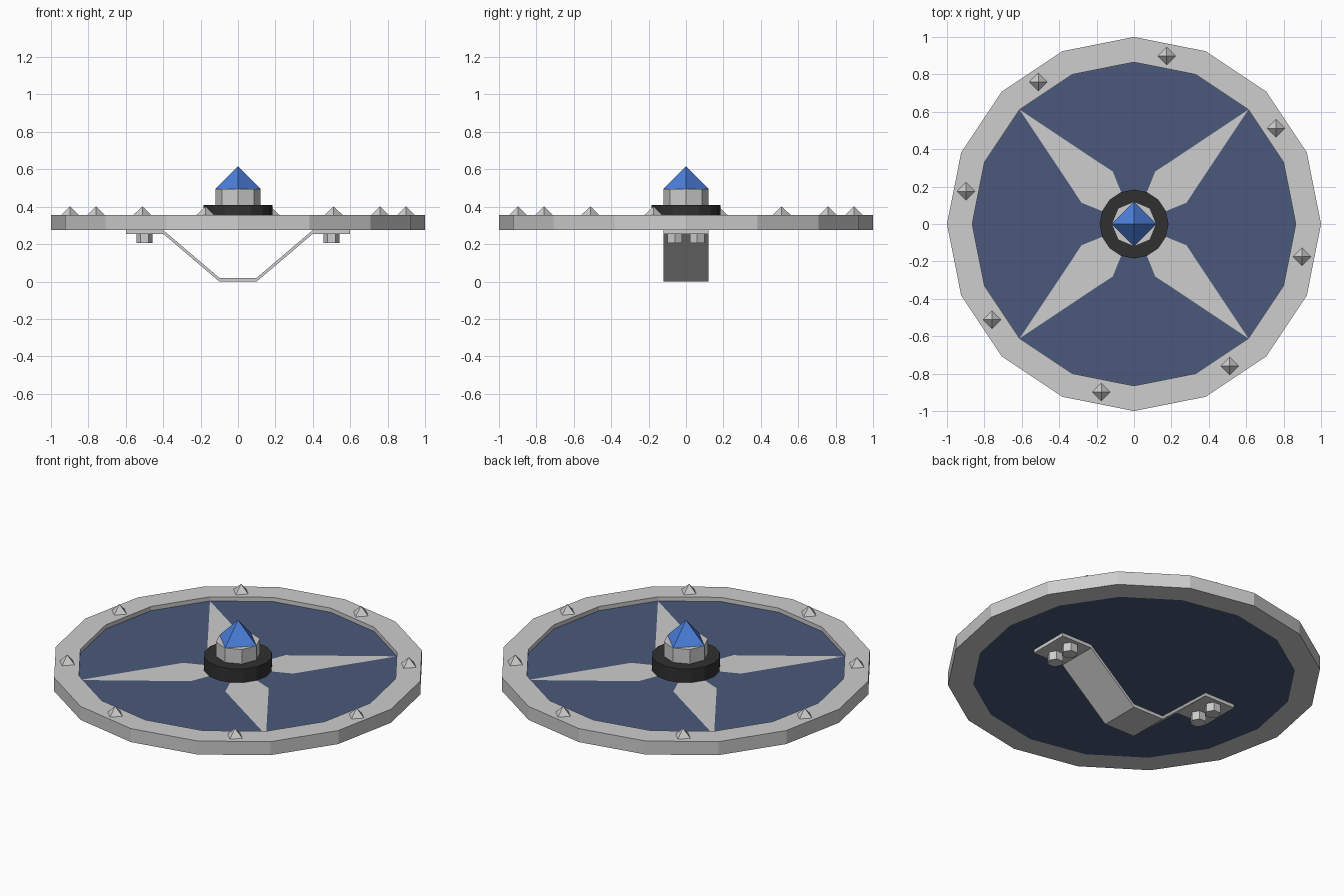
import bpy, bmesh
from math import sin, cos, radians

cube = bpy.data.objects.get("Cube")
if cube:
    bpy.data.objects.remove(cube, do_unlink=True)


def material(name, rgb):
    m = bpy.data.materials.new(name)
    m.use_nodes = True
    m.diffuse_color = (*rgb, 1)
    m.node_tree.nodes["Principled BSDF"].inputs["Base Color"].default_value = (*rgb, 1)
    return m


STEEL = material("pale steel", (0.61, 0.61, 0.61))
BLUE = material("slate blue paint", (0.07, 0.098, 0.2))
BLACK = material("black iron", (0.03, 0.03, 0.03))
GEM = material("blue gem", (0.07, 0.21, 0.7))

BASE, PANEL, TOP = 0.275, 0.33, 0.355   # underside, panel face, rim face
INNER = 0.865


def polar(r, deg):
    return r * cos(radians(deg)), r * sin(radians(deg))


def finish(name, bm, *mats):
    bmesh.ops.recalc_face_normals(bm, faces=bm.faces)
    mesh = bpy.data.meshes.new(name)
    bm.to_mesh(mesh)
    bm.free()
    for m in mats:
        mesh.materials.append(m)
    ob = bpy.data.objects.new(name, mesh)
    bpy.context.collection.objects.link(ob)
    return ob


def cone(name, sides, r1, r2, z0, z1, mat, x=0, y=0):
    """Prism or pyramid with its first corner on the +x axis."""
    bm = bmesh.new()
    bottom = [bm.verts.new((x + a, y + b, z0))
              for a, b in (polar(r1, 360 * i / sides) for i in range(sides))]
    bm.faces.new(bottom)
    if r2:
        top = [bm.verts.new((x + a, y + b, z1))
               for a, b in (polar(r2, 360 * i / sides) for i in range(sides))]
        bm.faces.new(top)
    else:
        apex = bm.verts.new((x, y, z1))
    for i in range(sides):
        j = (i + 1) % sides
        side = (bottom[i], bottom[j])
        bm.faces.new(side + ((top[j], top[i]) if r2 else (apex,)))
    return finish(name, bm, mat)


# Sixteen-sided rim: a rectangular section swept round
bm = bmesh.new()
section = [(1, BASE), (1, TOP), (INNER, TOP), (INNER, BASE)]
rings = [[bm.verts.new((*polar(r, i * 22.5), z)) for r, z in section] for i in range(16)]
for i in range(16):
    a, b = rings[i], rings[(i + 1) % 16]
    for k in range(4):
        n = (k + 1) % 4
        bm.faces.new((a[k], b[k], b[n], a[n]))
finish("rim", bm, STEEL)

# Panel: four blue fields and a four-pointed star cut into its face
bm = bmesh.new()
edge = [bm.verts.new((*polar(INNER, i * 22.5), PANEL)) for i in range(16)]
low = [bm.verts.new((*polar(INNER, i * 22.5), BASE)) for i in range(16)]
centre = bm.verts.new((0, 0, PANEL))
waist = [[bm.verts.new((*polar(0.302, q * 90 + s * 22), PANEL)) for s in (-1, 1)]
         for q in range(4)]
for q in range(4):
    rim_part = [edge[(q * 4 + k) % 16] for k in range(-2, 3)]
    bm.faces.new([centre, waist[q][0], *rim_part, waist[q][1]])
    star = bm.faces.new([centre, waist[q][1], edge[q * 4 + 2], waist[(q + 1) % 4][0]])
    star.material_index = 1
bm.faces.new(low)
for i in range(16):
    j = (i + 1) % 16
    bm.faces.new((low[i], low[j], edge[j], edge[i]))
finish("panel", bm, BLUE, STEEL)

# Central boss: iron hub, octagonal collar, pyramid gem
cone("boss_hub", 16, 0.184, 0.184, PANEL, 0.41, BLACK)
cone("boss_collar", 8, 0.12, 0.12, 0.41, 0.495, STEEL)
cone("boss_gem", 4, 0.12, 0, 0.495, 0.615, GEM)

# Studs round the rim
for i in range(8):
    x, y = polar(0.915, 34 + i * 45)
    cone(f"rim_stud_{i + 1}", 4, 0.048, 0, TOP, 0.402, STEEL, x, y)

# Handle strap: bent profile extruded across y
path = [(-0.6, 0.255), (-0.4, 0.255), (-0.1, 0), (0.1, 0), (0.4, 0.255), (0.6, 0.255)]
bm = bmesh.new()
rows = [[bm.verts.new((x, y, z + dz)) for y, dz in
         ((-0.12, 0), (0.12, 0), (0.12, 0.02), (-0.12, 0.02))] for x, z in path]
for a, b in zip(rows, rows[1:]):
    for k in range(4):
        n = (k + 1) % 4
        bm.faces.new((a[k], b[k], b[n], a[n]))
bm.faces.new(rows[0])
bm.faces.new(rows[-1])
finish("handle_strap", bm, STEEL)

# Bolts holding the strap
for side, x in (("left", 0.5), ("right", -0.5)):
    for end, y in (("front", -0.06), ("back", 0.06)):
        cone(f"handle_bolt_{side}_{end}", 6, 0.044, 0.044, 0.205, 0.255, STEEL, x, y)
